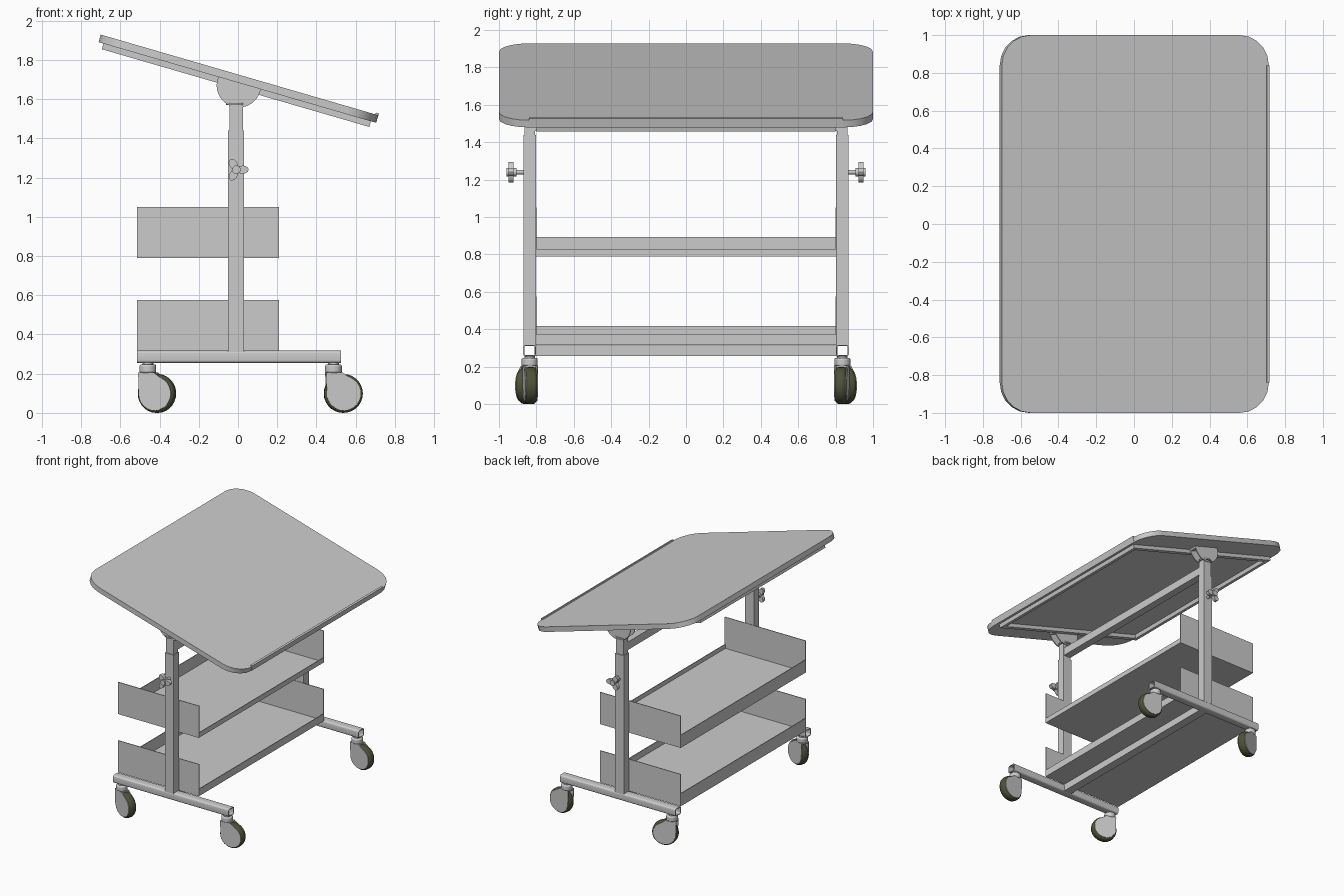
import bpy, bmesh, math
from mathutils import Matrix

if "Cube" in bpy.data.objects:
    bpy.data.objects.remove(bpy.data.objects["Cube"])

MAP = {'x': lambda a, b, t: (t, a, b),   # profile in yz
       'y': lambda a, b, t: (a, t, b),   # profile in xz
       'z': lambda a, b, t: (a, b, t)}   # profile in xy


def finish(name, bm, mat=None, matrix=None, smooth=False, bevel=0):
    bmesh.ops.recalc_face_normals(bm, faces=bm.faces)
    me = bpy.data.meshes.new(name)
    bm.to_mesh(me)
    bm.free()
    ob = bpy.data.objects.new(name, me)
    bpy.context.collection.objects.link(ob)
    if matrix:
        ob.matrix_world = matrix
    if mat:
        me.materials.append(mat)
    if bevel:
        m = ob.modifiers.new("bevel", 'BEVEL')
        m.width, m.segments, m.limit_method = bevel, 3, 'ANGLE'
    if smooth:
        bpy.ops.object.select_all(action='DESELECT')
        ob.select_set(True)
        bpy.context.view_layer.objects.active = ob
        bpy.ops.object.shade_smooth_by_angle(angle=math.radians(35))
    return ob


def prism(name, pts, t0, t1, axis, **kw):
    bm = bmesh.new()
    f = MAP[axis]
    lo = [bm.verts.new(f(a, b, t0)) for a, b in pts]
    hi = [bm.verts.new(f(a, b, t1)) for a, b in pts]
    bm.faces.new(lo)
    bm.faces.new(hi)
    n = len(pts)
    for i in range(n):
        j = (i + 1) % n
        bm.faces.new((lo[i], lo[j], hi[j], hi[i]))
    return finish(name, bm, **kw)


def tube(name, outer, inner, t0, t1, axis, **kw):
    bm = bmesh.new()
    f = MAP[axis]
    loops = [[bm.verts.new(f(a, b, t)) for a, b in pts]
             for pts, t in ((outer, t0), (outer, t1), (inner, t1), (inner, t0))]
    n = len(outer)
    for k in range(4):
        p, q = loops[k], loops[(k + 1) % 4]
        for i in range(n):
            j = (i + 1) % n
            bm.faces.new((p[i], p[j], q[j], q[i]))
    return finish(name, bm, **kw)


def box(name, x0, x1, y0, y1, z0, z1, **kw):
    return prism(name, [(x0, y0), (x1, y0), (x1, y1), (x0, y1)], z0, z1, 'z', **kw)


def circle(ca, cb, r, n=24, a0=0, a1=2 * math.pi, closed=True):
    d = n if closed else n - 1
    return [(ca + r * math.cos(a0 + (a1 - a0) * i / d),
             cb + r * math.sin(a0 + (a1 - a0) * i / d)) for i in range(n)]


def rounded(ca, cb, ha, hb, r, seg=4):
    pts = []
    for k, (sa, sb) in enumerate(((1, 1), (-1, 1), (-1, -1), (1, -1))):
        q = k * math.pi / 2
        pts += circle(ca + sa * (ha - r), cb + sb * (hb - r), r, seg + 1,
                      q, q + math.pi / 2, False)
    return pts


rubber = bpy.data.materials.new("tyre_rubber")
rubber.diffuse_color = (0.075, 0.085, 0.04, 1)
rubber.use_nodes = True
rubber.node_tree.nodes["Principled BSDF"].inputs["Base Color"].default_value = rubber.diffuse_color

# Tilted table top with ledge strip and under-frame
TILT = Matrix.Translation((0.0015, 0, 1.704)) @ Matrix.Rotation(math.radians(16.2), 4, 'Y')
prism("table_top", rounded(0, 0, 0.736, 1.0, 0.16, 5), -0.02, 0.02, 'z', matrix=TILT, smooth=True)
box("ledge_strip", 0.722, 0.738, -0.84, 0.84, -0.02, 0.03, matrix=TILT)
for s, side in ((-1, "upper"), (1, "lower")):
    a, b = sorted((s * 0.71, s * 0.675))
    box(f"frame_rail_{side}", a, b, -0.8, 0.8, -0.05, -0.02, matrix=TILT)
for s, side in ((-1, "front"), (1, "back")):
    a, b = sorted((s * 0.8, s * 0.765))
    box(f"frame_cross_{side}", -0.675, 0.675, a, b, -0.05, -0.02, matrix=TILT)

# Beams joining the two legs
box("top_beam", -0.04, 0.022, -0.81, 0.81, 1.46, 1.525)
box("bottom_beam", -0.045, 0.025, -0.81, 0.81, 0.257, 0.314)

# Shelves: thin tray floor, end panels, tall and short lips
for name, z, lip in (("lower", 0.315, 0.058), ("upper", 0.79, 0.04)):
    box(f"{name}_shelf_floor", -0.515, 0.21, -0.8, 0.8, z, z + 0.006)
    box(f"{name}_shelf_tall_lip", -0.515, -0.509, -0.8, 0.8, z, z + 0.103)
    box(f"{name}_shelf_short_lip", 0.204, 0.21, -0.8, 0.8, z, z + lip)
    for s, side in ((-1, "front"), (1, "back")):
        a, b = sorted((s * 0.798, s * 0.804))
        box(f"{name}_shelf_end_{side}", -0.515, 0.21, a, b, z, z + 0.26)


def caster(tag, x, y, yaw):
    m = Matrix.Translation((x, y, 0)) @ Matrix.Rotation(yaw, 4, 'Z')
    wx = 0.05
    prism(f"caster_stem_{tag}", circle(0, 0, 0.028, 16), 0.19, 0.262, 'z', matrix=m, smooth=True)
    prism(f"caster_cap_{tag}", circle(0, 0, 0.043, 20), 0.203, 0.247, 'z',
          matrix=m, smooth=True, bevel=0.01)
    prism(f"caster_tyre_{tag}", circle(wx, 0.099, 0.099, 28), -0.03, 0.03, 'y',
          matrix=m, mat=rubber, smooth=True, bevel=0.018)
    for s in (-1, 1):
        a, b = sorted((s * 0.027, s * 0.034))
        fork = [(-0.04, 0.205), (-0.036, 0.08)]
        fork += circle(wx, 0.099, 0.086, 16, math.radians(195), math.radians(430), False)
        fork += [(0.045, 0.205)]
        prism(f"caster_cover_{tag}_{'in' if s < 0 else 'out'}", fork, a, b, 'y', matrix=m)
    # Bridge over the tyre
    box(f"caster_bridge_{tag}", -0.04, 0.045, -0.034, 0.034, 0.197, 0.207, matrix=m)


for s, side in ((-1, "front"), (1, "back")):
    yc = s * 0.836
    # Hollow foot tube and telescopic post
    tube(f"foot_{side}", rounded(yc, 0.286, 0.035, 0.031, 0.014),
         rounded(yc, 0.286, 0.028, 0.025, 0.008), -0.515, 0.525, 'x', smooth=True)
    box(f"post_{side}", -0.05, 0.03, yc - 0.034, yc + 0.034, 0.31, 1.44)
    box(f"inner_post_{side}", -0.043, 0.026, yc - 0.028, yc + 0.028, 1.43, 1.57)
    prism(f"post_cap_{side}", circle(-0.01, yc, 0.05, 20), 1.57, 1.58, 'z', smooth=True)

    # Tilt bracket: two half-disc cheeks hung from a tilted plate
    for k in (-1, 1):
        y = yc + k * 0.03
        cheek = circle(0, -0.032, 0.113, 20, math.pi, 2 * math.pi, False)
        prism(f"tilt_cheek_{side}_{'a' if k < 0 else 'b'}", cheek, y - 0.004, y + 0.004, 'y',
              matrix=TILT @ Matrix.Translation((0.012, 0, 0)))
    box(f"tilt_plate_{side}", -0.1, 0.125, yc - 0.034, yc + 0.034, -0.034, -0.019, matrix=TILT)
    prism(f"tilt_pin_{side}", circle(-0.01, 1.62, 0.015, 12), yc - 0.034, yc + 0.034, 'y', smooth=True)

    # Three-lobed clamp knob
    lobes = []
    for i in range(36):
        t = 2 * math.pi * i / 36
        r = 0.041 + 0.021 * math.cos(3 * t)
        lobes.append((-0.008 + r * math.cos(t), 1.24 + r * math.sin(t)))
    for part, pts, y0, y1 in (
            ("stem", circle(-0.008, 1.24, 0.012, 12), 0.865, 0.93),
            ("grip", lobes, 0.922, 0.95),
            ("hub", circle(-0.008, 1.24, 0.022, 16), 0.905, 0.96)):
        a, b = sorted((s * y0, s * y1))
        prism(f"knob_{part}_{side}", pts, a, b, 'y', smooth=True)

    # Casters, the left pair swivelled outwards
    caster(f"left_{side}", -0.46, yc, -s * math.radians(-20))
    caster(f"right_{side}", 0.487, yc, -s * math.radians(5))
